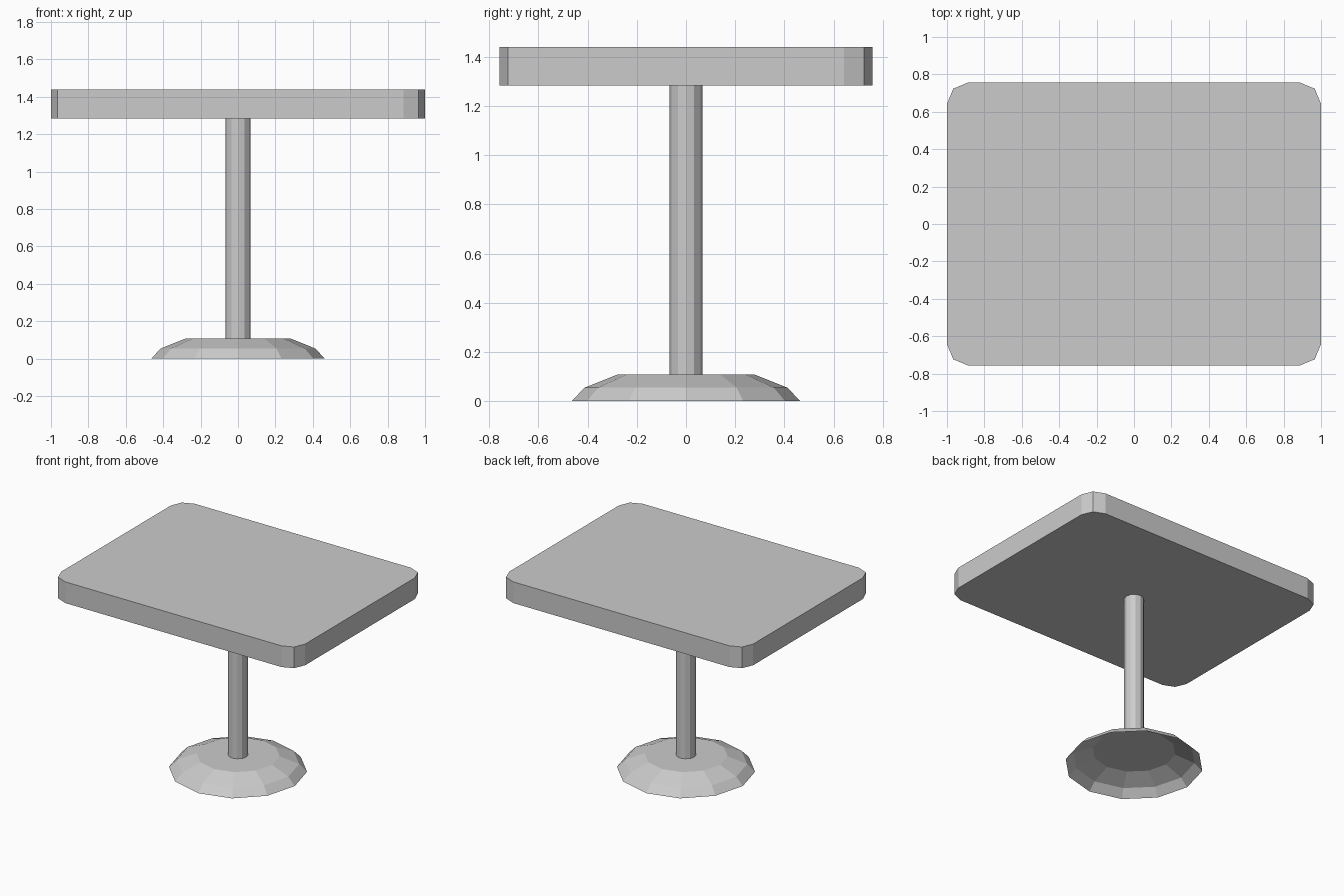
import bpy, bmesh, math

if "Cube" in bpy.data.objects:
    bpy.data.objects.remove(bpy.data.objects["Cube"])

grey = bpy.data.materials.new("plain grey")
grey.diffuse_color = (0.6, 0.6, 0.6, 1)
grey.use_nodes = True
grey.node_tree.nodes["Principled BSDF"].inputs["Base Color"].default_value = grey.diffuse_color


def finish(name, bm):
    mesh = bpy.data.meshes.new(name)
    bm.to_mesh(mesh)
    bm.free()
    mesh.materials.append(grey)
    obj = bpy.data.objects.new(name, mesh)
    bpy.context.collection.objects.link(obj)
    return obj


def lathe(name, profile, sides=12, cap_top=False):
    """Stack rings of (radius, z), bottom to top, into a faceted tube."""
    bm = bmesh.new()
    rings = []
    for r, z in profile:
        angles = [2 * math.pi * i / sides for i in range(sides)]
        rings.append([bm.verts.new((r * math.cos(a), r * math.sin(a), z)) for a in angles])
    for low, high in zip(rings, rings[1:]):
        for i in range(sides):
            j = (i + 1) % sides
            bm.faces.new((low[i], low[j], high[j], high[i]))
    if cap_top:
        bm.faces.new(rings[-1])
    return finish(name, bm)


def rounded_slab(name, hx, hy, z0, z1, radius, segments):
    """Rectangle with faceted round corners, extruded upward."""
    bm = bmesh.new()
    verts = []
    for k, (sx, sy) in enumerate([(1, 1), (-1, 1), (-1, -1), (1, -1)]):
        for s in range(segments + 1):
            a = math.pi / 2 * (k + s / segments)
            verts.append(bm.verts.new((sx * (hx - radius) + radius * math.cos(a),
                                       sy * (hy - radius) + radius * math.sin(a), z0)))
    bottom = bm.faces.new(verts)
    top = bmesh.ops.extrude_face_region(bm, geom=[bottom], use_keep_orig=True)
    moved = [g for g in top["geom"] if isinstance(g, bmesh.types.BMVert)]
    bmesh.ops.translate(bm, verts=moved, vec=(0, 0, z1 - z0))
    bmesh.ops.recalc_face_normals(bm, faces=bm.faces)
    return finish(name, bm)


# Hollow domed foot, open underneath
lathe("base", [(0.465, 0), (0.412, 0.055), (0.28, 0.108)], cap_top=True)
# Central column
lathe("post", [(0.067, 0.108), (0.067, 1.283)])
# Thick top with two-segment rounded corners
rounded_slab("tabletop", 1.0, 0.757, 1.283, 1.44, 0.115, 2)
